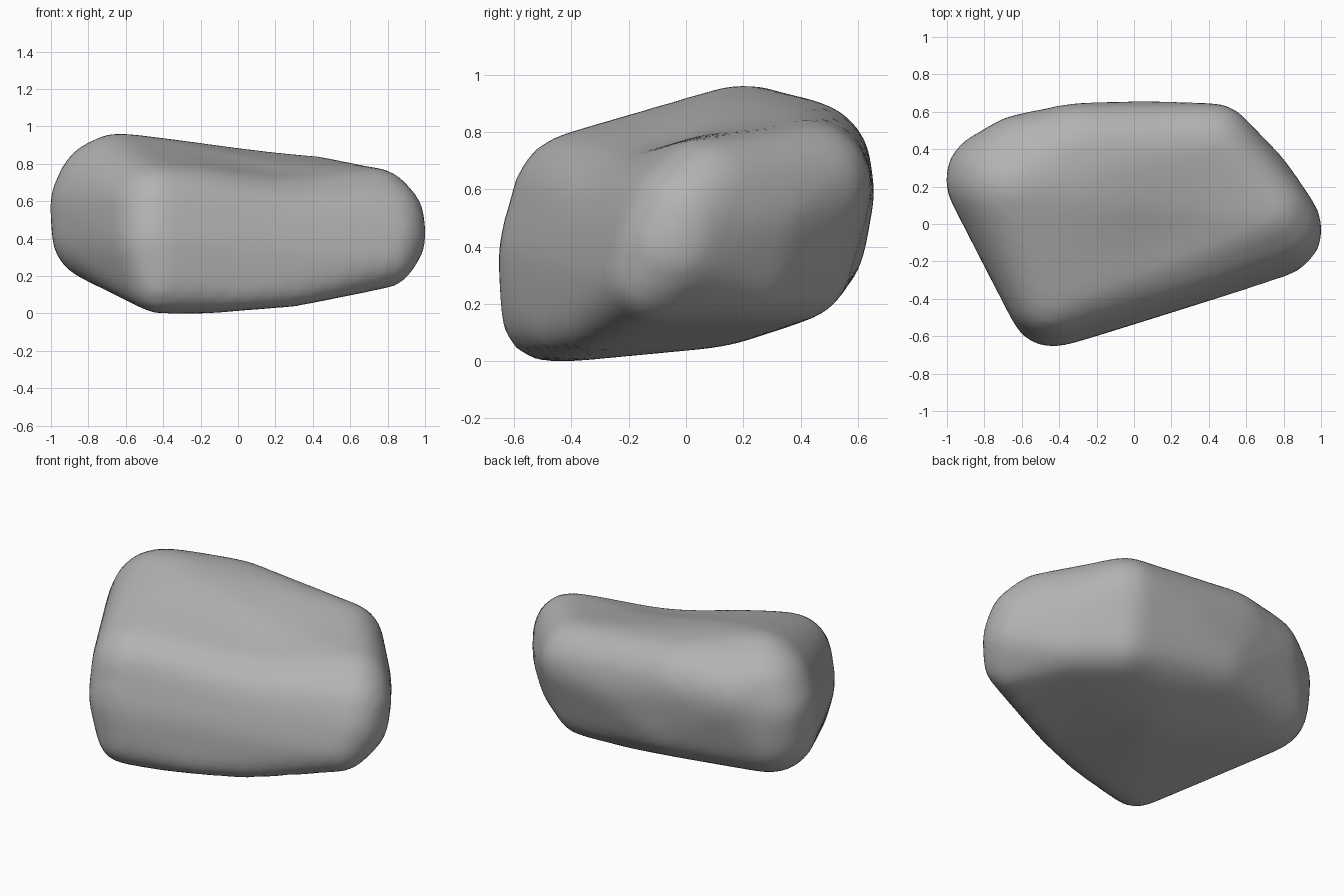
import bpy
import bmesh
from math import exp
from mathutils import Matrix, Vector

cube = bpy.data.objects.get("Cube")
if cube:
    bpy.data.objects.remove(cube)

# Single stone colour
stone = bpy.data.materials.new("stone grey")
stone.use_nodes = True
grey = (0.45, 0.45, 0.45, 1)
stone.diffuse_color = grey
shader = next(n for n in stone.node_tree.nodes if n.type == 'BSDF_PRINCIPLED')
shader.inputs["Base Color"].default_value = grey
shader.inputs["Roughness"].default_value = 0.8

# Rounded corners of the boulder: centre and radius
CORNERS = [
    ((-.44, -.36, .55), .24), ((-.44, -.43, .37), .22),                         # front corner
    ((-.42, -.48, .16), .16), ((-.20, -.43, .15), .15),                         # front foot
    ((0, -.42, .12), .10), ((.30, -.32, .14), .10),                             # front lower edge
    ((.64, -.20, .21), .10), ((.79, -.12, .29), .15),
    ((-.64, .20, .69), .26), ((-.70, .23, .66), .26),                           # -x end
    ((-.75, .24, .58), .25), ((-.74, .23, .42), .25),
    ((-.60, .34, .65), .24), ((-.30, .40, .66), .24),                           # back, -x half
    ((-.20, .39, .42), .23), ((.08, .43, .58), .22),                            # back middle
    ((.42, .42, .61), .22), ((.40, .38, .32), .18),                             # back corner
    ((.63, .20, .50), .22), ((.62, .20, .32), .18),
    ((.73, .07, .57), .20), ((.79, 0, .50), .20), ((.80, -.04, .40), .20),      # +x end
    ((0, .10, .28), .23), ((.10, .33, .35), .22),                               # underside
]
WEAR = 0.012   # thickness that the smoothing takes away again

# Points on all the rounded corners
balls = bmesh.new()
for centre, radius in CORNERS:
    bmesh.ops.create_icosphere(balls, subdivisions=3, radius=radius + WEAR,
                               matrix=Matrix.Translation(centre))
points = [v.co.copy() for v in balls.verts]
balls.free()

# Wrap a skin around them
bm = bmesh.new()
for p in points:
    bm.verts.new(p)
hull = bmesh.ops.convex_hull(bm, input=bm.verts[:])
inside = {g for g in hull["geom_interior"] + hull["geom_unused"]
          if isinstance(g, bmesh.types.BMVert)}
bmesh.ops.delete(bm, geom=list(inside), context='VERTS')
bmesh.ops.recalc_face_normals(bm, faces=bm.faces[:])
mesh = bpy.data.meshes.new("boulder_hull")
bm.to_mesh(mesh)
bm.free()
boulder = bpy.data.objects.new("boulder", mesh)
bpy.context.collection.objects.link(boulder)

# Even out the skin and wear its edges down
remesh = boulder.modifiers.new("even skin", 'REMESH')
remesh.mode = 'VOXEL'
remesh.voxel_size = 0.035
wear = boulder.modifiers.new("worn edges", 'SMOOTH')
wear.factor = 0.5
wear.iterations = 13
bpy.context.view_layer.update()
graph = bpy.context.evaluated_depsgraph_get()
worn = bpy.data.meshes.new_from_object(boulder.evaluated_get(graph))
boulder.modifiers.clear()
boulder.data = worn
bpy.data.meshes.remove(mesh)
worn.name = "boulder"

# Shallow hollow along the top front edge
hollow = Vector((.22, -.12, .8))
for v in worn.vertices:
    reach = (v.co - hollow).length / .4
    v.co.z -= .055 * exp(-reach * reach)

# Stand it on the ground
ground = min(v.co.z for v in worn.vertices)
worn.transform(Matrix.Translation((0, 0, -ground)))

worn.materials.clear()
worn.materials.append(stone)
worn.polygons.foreach_set("use_smooth", [True] * len(worn.polygons))
worn.update()
